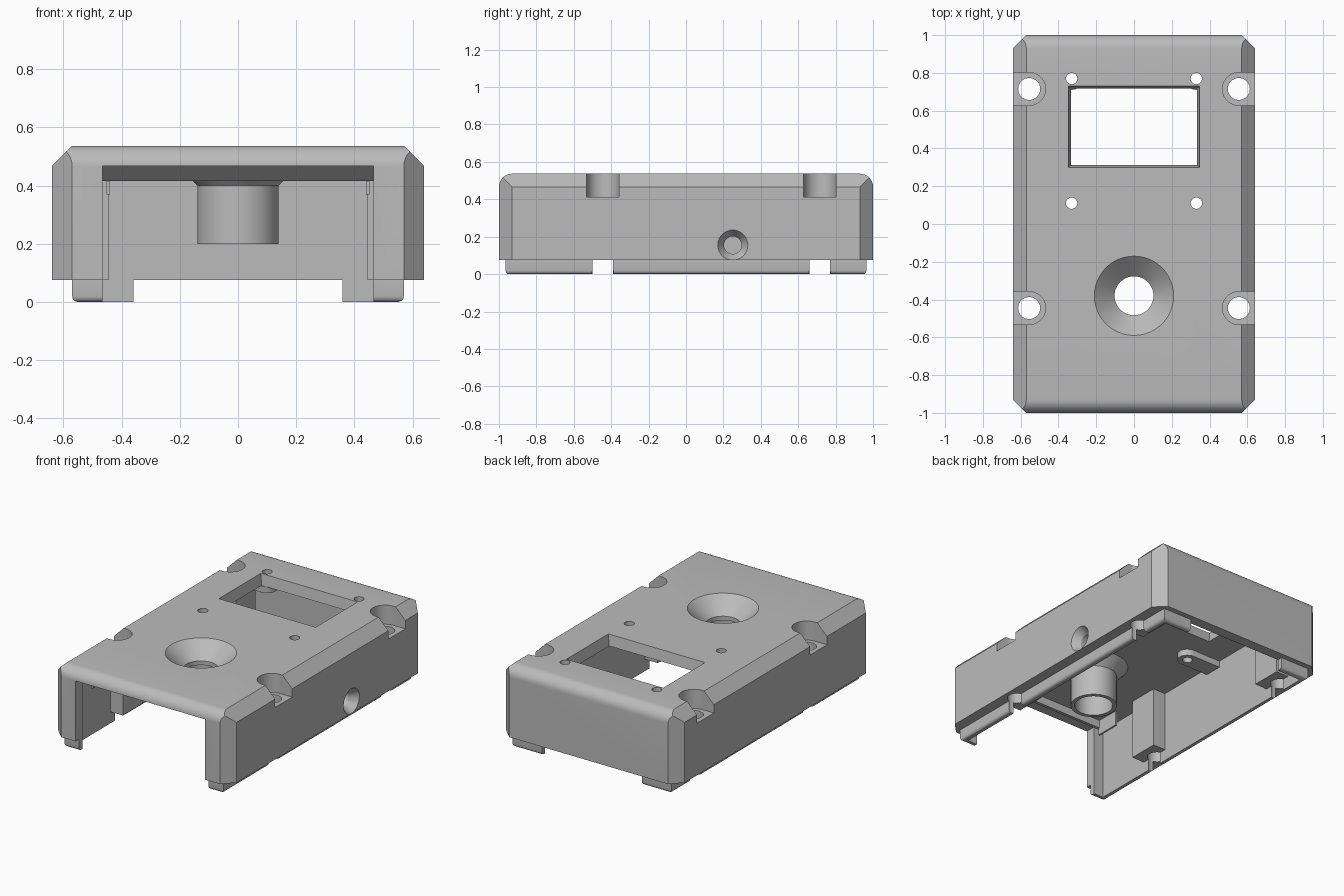
import bpy, bmesh, math
from mathutils import Vector, Matrix

if "Cube" in bpy.data.objects:
    bpy.data.objects.remove(bpy.data.objects["Cube"], do_unlink=True)

grey = bpy.data.materials.new("plain_grey")
grey.use_nodes = True
grey.diffuse_color = (0.5, 0.5, 0.5, 1)
grey.node_tree.nodes["Principled BSDF"].inputs["Base Color"].default_value = (0.5, 0.5, 0.5, 1)


def finish(bm, name):
    bmesh.ops.recalc_face_normals(bm, faces=bm.faces)
    me = bpy.data.meshes.new(name)
    bm.to_mesh(me)
    bm.free()
    me.materials.append(grey)
    ob = bpy.data.objects.new(name, me)
    bpy.context.collection.objects.link(ob)
    return ob


def prism(name, points, axis, lo, hi):
    """Extrude a 2D outline along an axis; the outline uses the other two axes in order."""
    bm = bmesh.new()
    place = {"x": lambda a, b: (lo, a, b), "y": lambda a, b: (a, lo, b), "z": lambda a, b: (a, b, lo)}[axis]
    face = bm.faces.new([bm.verts.new(place(a, b)) for a, b in points])
    out = bmesh.ops.extrude_face_region(bm, geom=[face])
    step = Vector([hi - lo if c == axis else 0 for c in "xyz"])
    bmesh.ops.translate(bm, vec=step, verts=[v for v in out["geom"] if isinstance(v, bmesh.types.BMVert)])
    return finish(bm, name)


def box(name, x0, x1, y0, y1, z0, z1):
    x0, x1 = sorted((x0, x1))
    return prism(name, [(x0, y0), (x1, y0), (x1, y1), (x0, y1)], "z", z0, z1)


def round_part(name, base, r0, r1, height, axis="z", n=48):
    """Cylinder or cone starting at base and running along an axis."""
    bm = bmesh.new()
    turn = Matrix.Rotation(math.pi / 2, 4, "Y") if axis == "x" else Matrix()
    bmesh.ops.create_cone(bm, cap_ends=True, segments=n, radius1=r0, radius2=r1, depth=height,
                          matrix=Matrix.Translation(base) @ turn @ Matrix.Translation((0, 0, height / 2)))
    return finish(bm, name)


def combine(target, part, how):
    mod = target.modifiers.new("cut", "BOOLEAN")
    mod.operation, mod.solver, mod.object = how, "EXACT", part
    bpy.context.view_layer.objects.active = target
    bpy.ops.object.modifier_apply(modifier=mod.name)
    bpy.data.objects.remove(part, do_unlink=True)


def add(part):
    combine(shell, part, "UNION")


def cut(part):
    combine(shell, part, "DIFFERENCE")


W, L, TOP, BASE, C = 0.64, 1.0, 0.537, 0.075, 0.07
ROOF = 0.467          # underside of the roof
IN_X, IN_Y = 0.535, 0.93

# Outer block: chamfered long edges, rounded end edges, chamfered corners
shell = prism("enclosure_shell", [(-W, BASE), (W, BASE), (W, TOP - C), (W - C, TOP), (C - W, TOP), (-W, TOP - C)],
              "y", -L, L)
arc = [(L - C + C * math.cos(t), TOP - C + C * math.sin(t)) for t in [math.pi / 2 * i / 8 for i in range(9)]]
ends = [(-L, 0), (L, 0)] + arc + [(-y, z) for y, z in reversed(arc)]
combine(shell, prism("end_profile", ends, "x", -1, 1), "INTERSECT")
plan = [(W, L - C), (W - C, L), (C - W, L), (-W, L - C), (-W, C - L), (C - W, -L), (W - C, -L), (W, C - L)]
combine(shell, prism("plan_profile", plan, "z", -1, 1), "INTERSECT")

# Locating lip with a rounded lower edge
lip = box("lip", -0.57, 0.57, -0.965, 0.965, 0, 0.2)
bm = bmesh.new()
bm.from_mesh(lip.data)
low = [e for e in bm.edges if all(v.co.z < 0.01 for v in e.verts)]
bmesh.ops.bevel(bm, geom=low, offset=0.02, segments=4, profile=0.5, affect="EDGES")
bm.to_mesh(lip.data)
bm.free()
add(lip)

# Hollow interior, front opening and gap in the back lip
cut(box("cavity", -IN_X, IN_X, -IN_Y, IN_Y, -0.1, ROOF))
cut(box("front_opening", -0.465, 0.465, -1.2, -0.9, -0.1, ROOF))
cut(box("back_lip_gap", -0.36, 0.36, 0.9, 1.2, -0.1, BASE))

# Sloped rib behind the front opening
add(prism("front_rib", [(-0.94, ROOF + 0.01), (-0.93, ROOF), (-0.87, 0.415), (-0.85, 0.415), (-0.85, ROOF + 0.01)],
          "x", -0.465, 0.465))

# Screw posts, mounting tabs and rails on both sides
for s in (-1, 1):
    for y in (-0.445, 0.715):
        add(box("screw_post", s * 0.445, s * 0.56, y - 0.1, y + 0.1, BASE, ROOF + 0.02))
    for y in (0.11, 0.77):
        add(box("tab", s * 0.33, s * 0.56, y - 0.06, y + 0.06, 0.425, ROOF + 0.02))
        add(round_part("tab_end", (s * 0.33, y, 0.425), 0.06, 0.06, 0.06, n=32))
    add(box("rail", s * 0.44, s * 0.452, -0.86, -0.7, 0.37, ROOF + 0.02))

# Button tube with a dished collar
hub = (0, -0.38)
add(round_part("dish_collar", (*hub, 0.40), 0.14, 0.215, 0.075))
add(round_part("button_tube", (*hub, 0.2), 0.14, 0.14, 0.25))
cut(round_part("tube_bore", (*hub, 0.1), 0.115, 0.115, 0.31))
cut(round_part("tube_hole", (*hub, 0.3), 0.103, 0.103, 0.3))
cut(round_part("dish", (*hub, 0.437), 0.103, 0.21 + 0.0107, 0.11))

# Counterbored screw holes, lip gaps and small mounting holes
for s in (-1, 1):
    for y in (-0.445, 0.715):
        cut(round_part("counterbore", (s * 0.555, y, 0.413), 0.087, 0.087, 0.3))
        cut(box("counterbore_slot", s * 0.555, s * 0.8, y - 0.087, y + 0.087, 0.413, 0.7))
        cut(round_part("screw_hole", (s * 0.555, y, -0.1), 0.058, 0.058, 0.8))
        cut(box("lip_gap", s * 0.5, s * 0.7, y - 0.052, y + 0.052, -0.1, BASE))
    for y in (0.11, 0.77):
        cut(round_part("mount_hole", (s * 0.33, y, 0.3), 0.03, 0.03, 0.4, n=24))

# Display window with tapered sides
bm = bmesh.new()
bmesh.ops.create_cube(bm, size=1)
for v in bm.verts:
    grow = 0.695 if v.co.z > 0 else 0.665
    deep = 0.43 if v.co.z > 0 else 0.405
    v.co = (v.co.x * grow, 0.515 + v.co.y * deep, TOP + 0.001 if v.co.z > 0 else ROOF - 0.001)
cut(finish(bm, "display_window"))

# Countersunk cable hole in the left wall
cut(round_part("cable_hole", (0.4, 0.25, 0.155), 0.047, 0.047, 0.4, "x"))
cut(round_part("cable_countersink", (0.59, 0.25, 0.155), 0.047, 0.087, 0.06, "x"))

shell.data.materials.clear()
shell.data.materials.append(grey)
for p in shell.data.polygons:
    p.material_index = 0
bpy.ops.object.select_all(action="DESELECT")
shell.select_set(True)
bpy.context.view_layer.objects.active = shell
bpy.ops.object.shade_smooth_by_angle(angle=math.radians(25))
